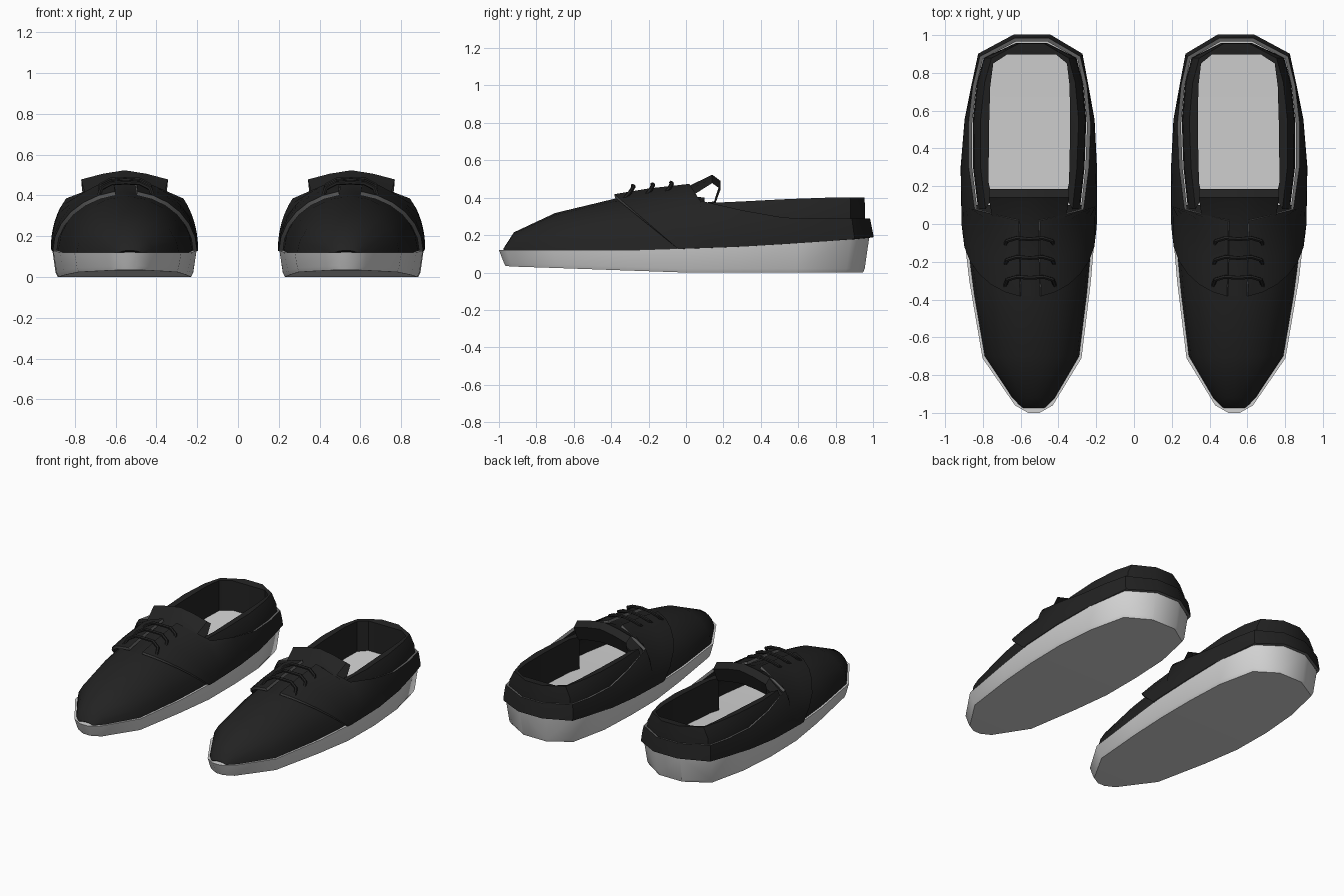
import bpy, bmesh, math

if "Cube" in bpy.data.objects:
    bpy.data.objects.remove(bpy.data.objects["Cube"])


def material(name, v):
    m = bpy.data.materials.new(name)
    m.diffuse_color = (v, v, v, 1)
    m.use_nodes = True
    m.node_tree.nodes["Principled BSDF"].inputs["Base Color"].default_value = m.diffuse_color
    return m


BLACK = material("black_canvas", 0.016)
GREY = material("grey_edge", 0.13)
WHITE = material("off_white_rubber", 0.65)

# Sole outline stations: y, centre x, half width, top z, bottom z
PLAN = [(-1.0, .53, .03, .12, .035), (-.96, .53, .10, .12, .032),
        (-.71, .54, .262, .12, .024), (-.3, .55, .322, .12, .01),
        (0, .555, .352, .13, 0), (.3, .557, .355, .142, 0),
        (.6, .552, .335, .16, 0), (.88, .55, .27, .18, 0), (.98, .54, .10, .19, 0)]


def plan(y):
    """Centre, half width, top and bottom of the sole at y."""
    y = min(max(y, PLAN[0][0]), PLAN[-1][0])
    for a, b in zip(PLAN, PLAN[1:]):
        if y <= b[0]:
            t = (y - a[0]) / (b[0] - a[0])
            return [p + (q - p) * t for p, q in zip(a[1:], b[1:])]


def loft(name, rows, mats, closed=False, shell=0.0, offset=1, angle=40):
    """Skin rows of points, thicken, mirror to the other foot and smooth."""
    bm = bmesh.new()
    vs = [[bm.verts.new(p) for p in r] for r in rows]
    n = len(rows[0])
    for a, b in zip(vs, vs[1:]):
        for j in range(n if closed else n - 1):
            k = (j + 1) % n
            bm.faces.new((a[j], b[j], b[k], a[k]))
    if closed:
        bm.faces.new(vs[0])
        bm.faces.new(vs[-1][::-1])
        bmesh.ops.recalc_face_normals(bm, faces=bm.faces)
    me = bpy.data.meshes.new(name)
    bm.to_mesh(me)
    bm.free()
    ob = bpy.data.objects.new(name, me)
    bpy.context.collection.objects.link(ob)
    for m in mats:
        me.materials.append(m)
    if shell:
        s = ob.modifiers.new("thickness", 'SOLIDIFY')
        s.thickness, s.offset = shell, offset
        s.material_offset_rim = len(mats) - 1
    finish(ob, angle)


def finish(ob, angle):
    m = ob.modifiers.new("other_foot", 'MIRROR')
    m.use_mirror_merge = False
    bpy.ops.object.select_all(action='DESELECT')
    ob.select_set(True)
    bpy.context.view_layer.objects.active = ob
    bpy.ops.object.convert(target='MESH')
    bpy.ops.object.shade_smooth_by_angle(angle=math.radians(angle))


def both_sides(cols, make):
    """Columns run up one side, round the heel and back along the other."""
    return [make(1, *c) for c in cols] + [make(-1, *c) for c in reversed(cols)]


# Rubber sole, sides leaning in towards the ground
rows = []
for y, c, h, zt, zb in PLAN:
    yb, hb, zm = y * .965, h * .92, zb + .02
    ym, hm = y * .975, h * .95
    rows.append([(c + hb, yb, zb), (c + hm, ym, zm), (c + h, y, zt),
                 (c - h, y, zt), (c - hm, ym, zm), (c - hb, yb, zb)])
loft("sole", rows, [WHITE], closed=True, angle=50)

# Toe and vamp: half-ellipse sections with a rising crown
rows = []
for y, crown in [(-.975, .13), (-.92, .215), (-.7, .318), (-.38, .395), (-.1, .425), (.1, .40)]:
    c, h, zt, _ = plan(y)
    h, zt = h - .012, zt - .01
    rows.append([(c + h * math.cos(math.pi * k / 10), y,
                  zt + (crown - zt) * math.sin(math.pi * k / 10)) for k in range(11)])
loft("vamp", rows, [BLACK], shell=.012, offset=-1)


# Quarter panel wrapped round the heel, with a grey cut edge
def quarter_column(s, by, bh, ty, th, tz, deg):
    c, h, zt, _ = plan(by)
    ct = plan(ty)[0]
    h, zt, a = (bh or h - .014), zt - .004, math.radians(deg)
    col = []
    for k in range(7):
        u = a * k / 6
        f = (1 - math.cos(u)) / (1 - math.cos(a))
        g = math.sin(u) / math.sin(a)
        col.append((c + (ct - c) * f + s * (h + (th - h) * f),
                    by + (ty - by) * g, zt + (tz - zt) * g))
    return col


QUARTER = [(-.04, 0, -.38, .05, .40, 80), (0, 0, -.2, .05, .43, 80),
           (.04, 0, .02, .05, .455, 80), (.10, 0, .08, .275, .37, 45),
           (.3, 0, .3, .30, .325, 35), (.55, 0, .52, .305, .288, 30),
           (.75, 0, .73, .283, .285, 30), (.89, .26, .875, .25, .285, 30),
           (.985, .09, .965, .085, .285, 30)]
loft("quarter_panel", both_sides(QUARTER, quarter_column), [BLACK, GREY], shell=.02)


# Padded collar round the opening
def collar_column(s, yo, ho, yi, hi, z):
    c = plan(yo)[0]
    return [(c + s * ho, yo, .25), (c + s * (ho - .005), yo, z - .07),
            (c + s * (ho - min(.04, ho * .2)), yo - .002, z),
            (c + s * hi, yi, z - .005), (c + s * hi, yi, .13)]


COLLAR = [(.08, .27, .14, .195, .37), (.3, .295, .22, .213, .38),
          (.55, .30, .5, .215, .393), (.75, .28, .73, .21, .40),
          (.88, .245, .85, .195, .40), (.957, .085, .897, .13, .40)]
loft("collar", both_sides(COLLAR, collar_column), [BLACK], angle=35)

# Tongue: arched strip that flares up, folds over and runs back underneath
rows = []
for y, w, z, drop in [(-.38, .06, .395, .01), (-.2, .10, .42, .025), (0, .19, .455, .065),
                      (.14, .213, .523, .045), (.185, .21, .49, .045),
                      (.15, .20, .38, .03), (0, .18, .36, .03)]:
    c = plan(y)[0]
    rows.append([(c + w * u, y, z - drop * abs(u) ** 1.4) for u in (1, .5, 0, -.5, -1)])
loft("tongue", rows, [BLACK], angle=30)

# Laces: three arched bars, the ends tucked into the panel
cu = bpy.data.curves.new("laces", 'CURVE')
cu.dimensions = '3D'
cu.bevel_depth, cu.bevel_resolution, cu.use_fill_caps = .011, 1, True
cu.materials.append(BLACK)
for y, z in [(-.285, .464), (-.18, .472), (-.08, .48)]:
    path = [(-.135, -.05, -.075), (-.12, -.01, -.03), (-.07, .005, -.004), (0, 0, 0),
            (.07, .005, -.004), (.12, -.01, -.03), (.135, -.05, -.075)]
    sp = cu.splines.new('POLY')
    sp.points.add(len(path) - 1)
    for p, (dx, dy, dz) in zip(sp.points, path):
        p.co = (plan(y)[0] + dx, y + dy, z + dz, 1)
laces = bpy.data.objects.new("laces", cu)
bpy.context.collection.objects.link(laces)
bpy.ops.object.select_all(action='DESELECT')
laces.select_set(True)
bpy.context.view_layer.objects.active = laces
bpy.ops.object.convert(target='MESH')
finish(bpy.context.view_layer.objects.active, 40)
